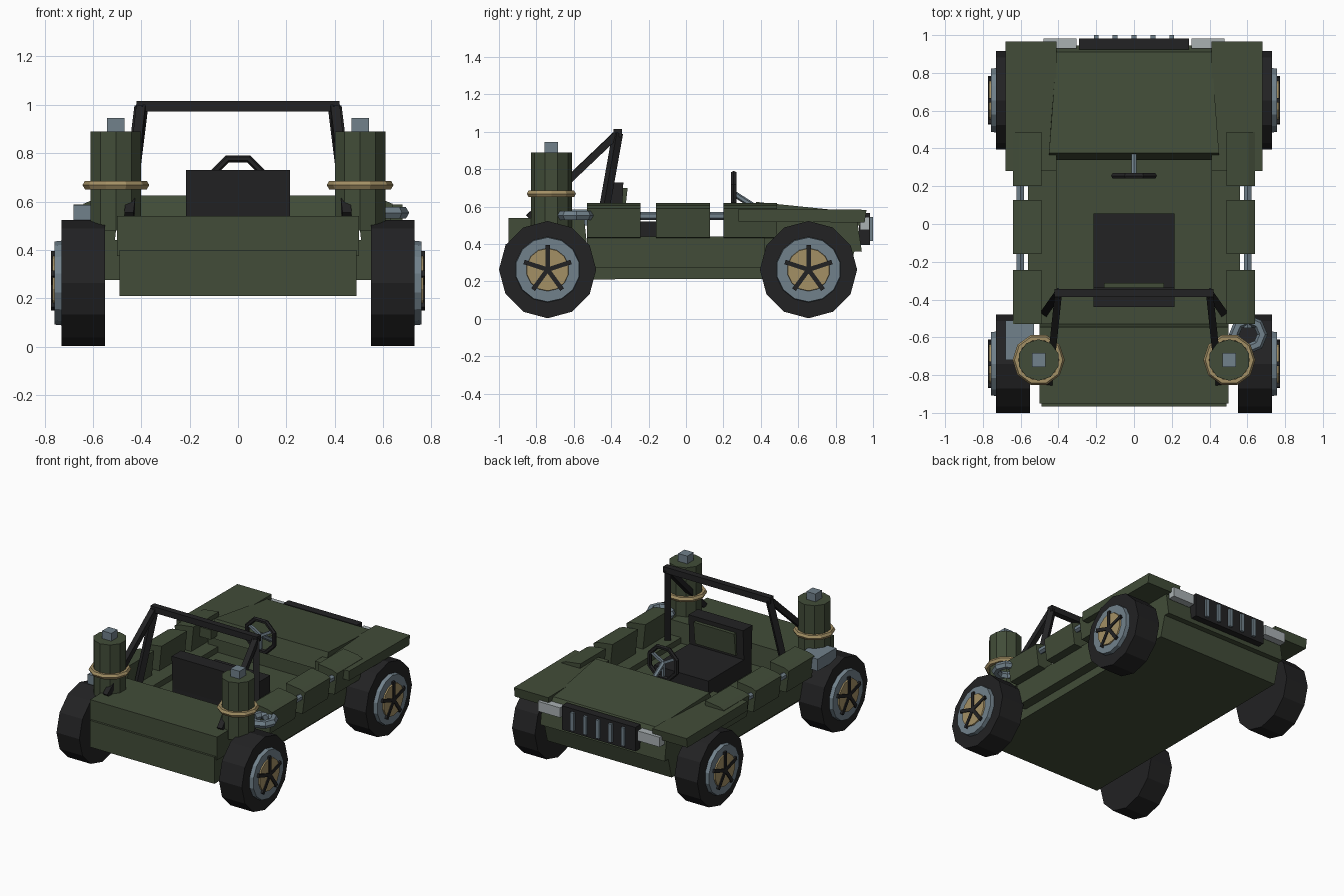
import bpy, bmesh, math
from mathutils import Vector, Matrix

if "Cube" in bpy.data.objects:
    bpy.data.objects.remove(bpy.data.objects["Cube"])


def material(name, rgb):
    m = bpy.data.materials.new(name)
    m.diffuse_color = (*rgb, 1)
    m.use_nodes = True
    m.node_tree.nodes["Principled BSDF"].inputs["Base Color"].default_value = m.diffuse_color
    return m


GREEN = material("olive green", (0.054, 0.073, 0.040))
BLACK = material("black", (0.016, 0.016, 0.017))
STEEL = material("blue grey steel", (0.165, 0.22, 0.26))
TAN = material("tan", (0.37, 0.28, 0.13))
LAMP = material("lamp grey", (0.40, 0.44, 0.45))


def finish(name, bm, mat):
    bmesh.ops.recalc_face_normals(bm, faces=bm.faces[:])
    me = bpy.data.meshes.new(name)
    bm.to_mesh(me)
    bm.free()
    me.materials.append(mat)
    ob = bpy.data.objects.new(name, me)
    bpy.context.collection.objects.link(ob)
    return ob


def loft(name, a, b, mat):
    """Solid between two matching outlines."""
    bm = bmesh.new()
    va = [bm.verts.new(p) for p in a]
    vb = [bm.verts.new(p) for p in b]
    n = len(a)
    bm.faces.new(va)
    bm.faces.new(vb)
    for i in range(n):
        j = (i + 1) % n
        bm.faces.new((va[i], va[j], vb[j], vb[i]))
    return finish(name, bm, mat)


def box(name, x, y, z, mat):
    def q(h):
        return [(x[0], y[0], h), (x[1], y[0], h), (x[1], y[1], h), (x[0], y[1], h)]
    return loft(name, q(z[0]), q(z[1]), mat)


def side_profile(name, x0, x1, yz, mat):
    return loft(name, [(x0, *p) for p in yz], [(x1, *p) for p in yz], mat)


def front_profile(name, y0, y1, xz, mat):
    return loft(name, [(x, y0, z) for x, z in xz], [(x, y1, z) for x, z in xz], mat)


def bar(name, a, b, r, mat, n=4):
    """Straight bar with n sides between two points."""
    a, b = Vector(a), Vector(b)
    d = b - a
    q = d.to_track_quat('Z', 'Y')
    ring = [q @ Vector((r * math.cos(t), r * math.sin(t), 0))
            for t in (math.tau * (i + 0.5) / n for i in range(n))]
    return loft(name, [a + v for v in ring], [b + v for v in ring], mat)


def disc_x(name, c, x0, x1, r0, r1, n, mat):
    """Wheel-like disc on the x axis."""
    ts = [math.tau * i / n for i in range(n)]
    return loft(name, *[[(x, c[0] + r * math.sin(t), c[1] + r * math.cos(t)) for t in ts]
                        for x, r in ((x0, r0), (x1, r1))], mat)


def torus(name, c, R, r, n, m, mat, axis='Z', off=0.0):
    bm = bmesh.new()
    rings = []
    for i in range(n):
        t = math.tau * (i + off) / n
        ring = []
        for j in range(m):
            p = math.tau * j / m
            k = R + r * math.cos(p)
            v = Vector((k * math.cos(t), k * math.sin(t), r * math.sin(p)))
            if axis == 'Y':
                v = Vector((v.x, v.z, v.y))
            ring.append(bm.verts.new(Vector(c) + v))
        rings.append(ring)
    for i in range(n):
        a, b = rings[i], rings[(i + 1) % n]
        for j in range(m):
            k = (j + 1) % m
            bm.faces.new((a[j], a[k], b[k], b[j]))
    return finish(name, bm, mat)


# lower body, floor, rear deck, hood
side_profile("lower_tub", -0.49, 0.49,
             [(-0.965, 0.21), (0.86, 0.215), (0.9, 0.36), (0.9, 0.40), (-0.965, 0.40)], GREEN)
side_profile("rear_deck", -0.5, 0.5,
             [(-0.95, 0.375), (-0.95, 0.54), (-0.545, 0.54), (-0.53, 0.40), (-0.53, 0.375)], GREEN)
side_profile("front_bulkhead", -0.49, 0.49,
             [(0.36, 0.39), (0.36, 0.53), (0.91, 0.56), (0.94, 0.36), (0.86, 0.36)], GREEN)
loft("hood", [(-0.45, 0.34, 0.50), (0.45, 0.34, 0.50), (0.41, 0.945, 0.50), (-0.41, 0.945, 0.50)],
     [(-0.45, 0.375, 0.625), (0.45, 0.375, 0.625), (0.41, 0.91, 0.57), (-0.41, 0.91, 0.57)], GREEN)

# seat
box("seat_cushion", (-0.215, 0.215), (-0.43, 0.055), (0.40, 0.52), BLACK)
side_profile("seat_back", -0.215, 0.215,
             [(-0.43, 0.50), (-0.44, 0.73), (-0.335, 0.73), (-0.345, 0.50)], BLACK)
side_profile("seat_back_pad", -0.16, 0.16,
             [(-0.36, 0.54), (-0.36, 0.70), (-0.312, 0.70), (-0.33, 0.54)], GREEN)

# steering wheel
hub = (0, 0.255, 0.67)
torus("steering_wheel", hub, 0.115, 0.016, 8, 6, BLACK, 'Y', 0.5)
bar("steering_column", hub, (0, 0.38, 0.59), 0.016, STEEL, 6)
for a in (0, 120, 240):
    t = math.radians(a - 90)
    bar("steering_spoke", hub, (0.11 * math.cos(t), 0.255, 0.67 + 0.11 * math.sin(t)), 0.013, STEEL)

# grille and its bars
box("grille", (-0.29, 0.29), (0.925, 0.983), (0.395, 0.565), BLACK)
for i in range(-2, 3):
    box("grille_bar", (i * 0.1 - 0.013, i * 0.1 + 0.013), (0.97, 1.0), (0.415, 0.545), STEEL)

# roll bar crosspiece
box("roll_bar_top", (-0.42, 0.42), (-0.387, -0.343), (0.972, 1.015), BLACK)

for s in (-1, 1):
    # sills, fenders, headlights
    box("sill", (s * 0.41, s * 0.56), (-0.53, 0.42), (0.275, 0.44), GREEN)
    side_profile("front_fender", s * 0.41, s * 0.68,
                 [(0.28, 0.52), (0.28, 0.588), (0.965, 0.583), (0.955, 0.515)], GREEN)
    box("headlight", (s * 0.305, s * 0.48), (0.93, 0.982), (0.475, 0.545), LAMP)

    # bent side armour plates over a pipe
    for y in (-0.53, -0.16, 0.20):
        front_profile("armour_plate", y, y + 0.287,
                      [(s * 0.51, 0.43), (s * 0.62, 0.435), (s * 0.64, 0.59),
                       (s * 0.605, 0.605), (s * 0.49, 0.62)], GREEN)
    bar("side_pipe", (s * 0.602, -0.55, 0.55), (s * 0.602, 0.32, 0.55), 0.022, STEEL, 6)

    # roll bar legs and braces
    top = (s * 0.40, -0.365, 0.992)
    bar("roll_bar_leg", top, (s * 0.47, -0.465, 0.43), 0.029, BLACK)
    bar("roll_bar_brace", top, (s * 0.45, -0.84, 0.54), 0.027, BLACK)

    # rear canisters with strap and cap
    cx, cy = s * 0.505, -0.72
    bar("canister", (cx, cy, 0.48), (cx, cy, 0.89), 0.11, GREEN, 10)
    torus("canister_strap", (cx, cy, 0.668), 0.118, 0.02, 10, 6, TAN)
    box("canister_cap", (cx - 0.036, cx + 0.036), (cy - 0.036, cy + 0.036), (0.88, 0.945), STEEL)

    # wheels
    for y in (-0.74, 0.655):
        c = (y, 0.263)
        disc_x("tyre", c, s * 0.55, s * 0.73, 0.26, 0.26, 12, BLACK)
        disc_x("rim", c, s * 0.70, s * 0.758, 0.178, 0.172, 14, STEEL)
        disc_x("hub_disc", c, s * 0.75, s * 0.767, 0.117, 0.113, 14, TAN)
        for k in range(5):
            t = math.tau * k / 5
            d = Vector((0, math.sin(t), math.cos(t)))
            w = Vector((0, math.cos(t), -math.sin(t))) * 0.012
            o = Vector((0, *c))
            quad = [o - w, o + w, o + d * 0.132 + w, o + d * 0.132 - w]
            loft("wheel_spoke", [p + Vector((s * 0.75, 0, 0)) for p in quad],
                 [p + Vector((s * 0.773, 0, 0)) for p in quad], BLACK)

# rear side fittings: block on one side, coil on the other
box("side_block", (-0.68, -0.53), (-0.72, -0.51), (0.50, 0.585), STEEL)
torus("tow_coil", (0.605, -0.585, 0.553), 0.075, 0.028, 8, 6, STEEL)
